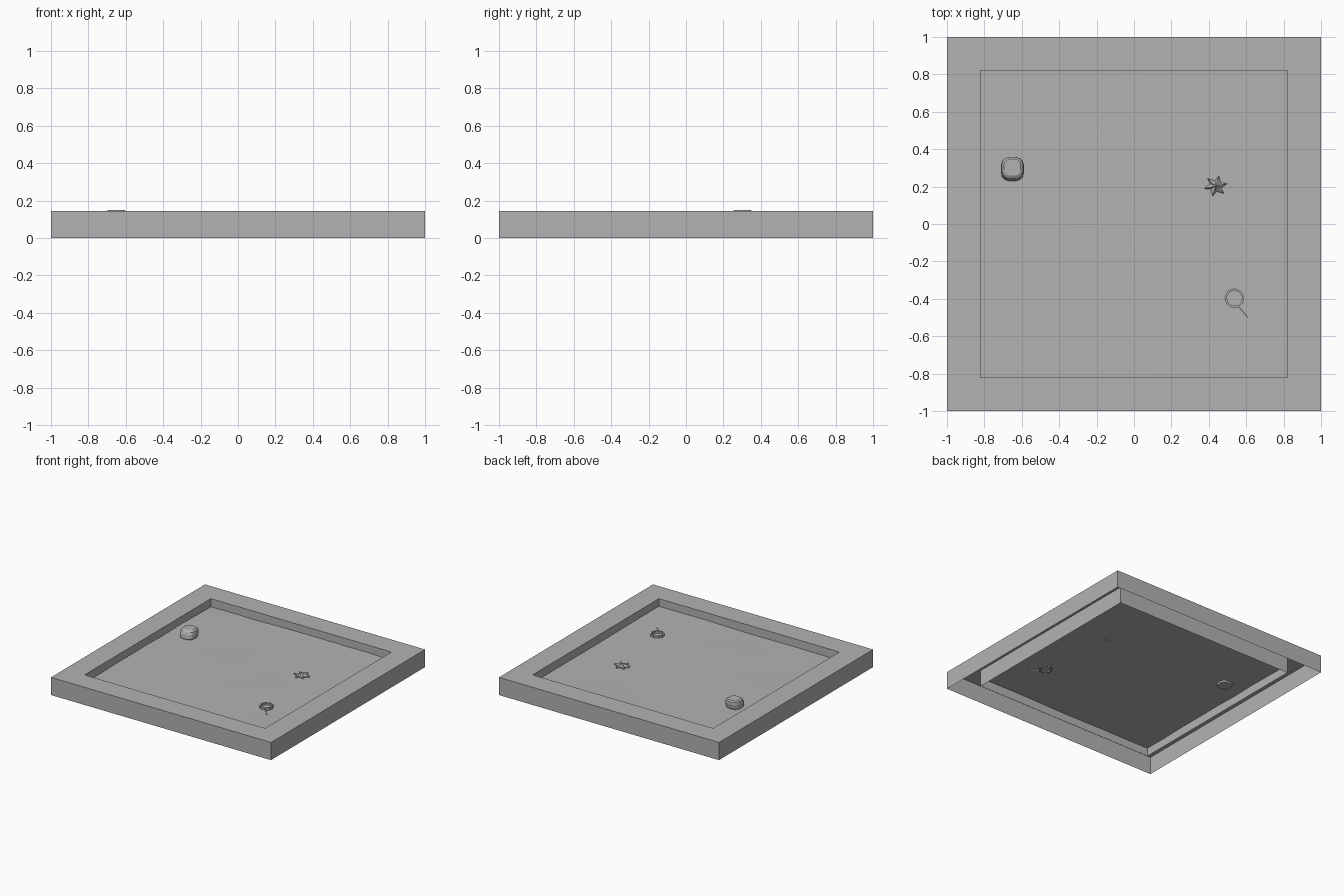
import bpy
import bmesh
import random
from math import cos, sin, pi, copysign
from mathutils import Vector

random.seed(4)
if "Cube" in bpy.data.objects:
    bpy.data.objects.remove(bpy.data.objects["Cube"], do_unlink=True)

# One plain grey for the whole model
GREY = (0.45, 0.45, 0.45, 1)
grey = bpy.data.materials.new("plain grey")
grey.use_nodes = True
grey.diffuse_color = GREY
grey.node_tree.nodes["Principled BSDF"].inputs["Base Color"].default_value = GREY

FLOOR = 0.08
INNER = 0.82


def finish(bm, name, smooth=False):
    mesh = bpy.data.meshes.new(name)
    bm.to_mesh(mesh)
    bm.free()
    mesh.materials.append(grey)
    for p in mesh.polygons:
        p.use_smooth = smooth
    obj = bpy.data.objects.new(name, mesh)
    bpy.context.collection.objects.link(obj)
    return obj


def loft(bm, rings, closed=False):
    """Join rings of points with quads and return the vertex rings."""
    loops = [[bm.verts.new(p) for p in ring] for ring in rings]
    pairs = list(zip(loops, loops[1:]))
    if closed:
        pairs.append((loops[-1], loops[0]))
    for a, b in pairs:
        n = len(a)
        for i in range(n):
            j = (i + 1) % n
            bm.faces.new((a[i], a[j], b[j], b[i]))
    return loops


# Hollow frame: outer wall, flat rim and inner wall, open underneath
bm = bmesh.new()
square = [(-1, -1), (1, -1), (1, 1), (-1, 1)]
profile = [(1, 0), (1, 0.145), (INNER, 0.145), (INNER, 0.01)]
loft(bm, [[(x * r, y * r, z) for x, y in square] for r, z in profile])
finish(bm, "frame")

# Gently uneven floor sheet
bm = bmesh.new()
bmesh.ops.create_grid(bm, x_segments=8, y_segments=8, size=INNER)
for v in bm.verts:
    v.co.z = FLOOR + random.uniform(-0.004, 0.004)
finish(bm, "sand_floor", True)

# Rounded, leaning rock
bm = bmesh.new()
rings = []
for r, z, lean in [(0.052, 0.068, -0.006), (0.062, 0.09, -0.005),
                   (0.062, 0.12, 0), (0.057, 0.14, 0.004), (0.045, 0.149, 0.006)]:
    ring = []
    for i in range(16):
        a = 2 * pi * (i + 0.5) / 16
        c, s = cos(a), sin(a)
        ring.append((-0.65 + r * copysign(abs(c) ** 0.7, c),
                     0.297 + lean + r * copysign(abs(s) ** 0.7, s), z))
    rings.append(ring)
loops = loft(bm, rings)
bm.faces.new(loops[-1])
bm.faces.new(loops[0][::-1])
finish(bm, "rock")

# Starfish with a raised middle and slightly curled arms
bm = bmesh.new()
centre = Vector((0.437, 0.203, FLOOR))
arms = 6
outline = []
for i in range(arms * 2):
    tip = i % 2 == 0
    a = 2 * pi * i / (arms * 2) + (0.25 if tip else 0.1)
    r = 0.064 if tip else 0.033
    lift = 0.014 if tip else 0.008
    outline.append(centre + Vector((r * cos(a), r * sin(a) * 0.88, lift)))
low = [p - Vector((0, 0, 0.012)) for p in outline]
loops = loft(bm, [low, outline])
top = bm.verts.new(centre + Vector((0, 0, 0.028)))
for i in range(len(outline)):
    bm.faces.new((loops[1][i], loops[1][(i + 1) % len(outline)], top))
bm.faces.new(loops[0][::-1])
finish(bm, "starfish")

# Thin ring standing through the floor
bm = bmesh.new()
ring_centre = Vector((0.537, -0.397, FLOOR))
section = [(0.053, -0.01), (0.053, 0.018), (0.042, 0.018), (0.042, -0.01)]
loft(bm, [[ring_centre + Vector((r * cos(a), r * sin(a), z))
           for a in (2 * pi * (i + 0.3) / 9 for i in range(9))]
          for r, z in section], closed=True)
finish(bm, "ring")

# Half buried handle of the ring
bm = bmesh.new()
start = ring_centre + Vector((0.024, -0.045, 0.002))
end = Vector((0.61, -0.5, FLOOR))
axis = end - start
bmesh.ops.create_cone(bm, cap_ends=True, segments=6, radius1=0.006,
                      radius2=0.006, depth=axis.length)
handle = finish(bm, "ring_handle")
handle.location = (start + end) / 2
handle.rotation_euler = axis.to_track_quat('Z', 'Y').to_euler()
